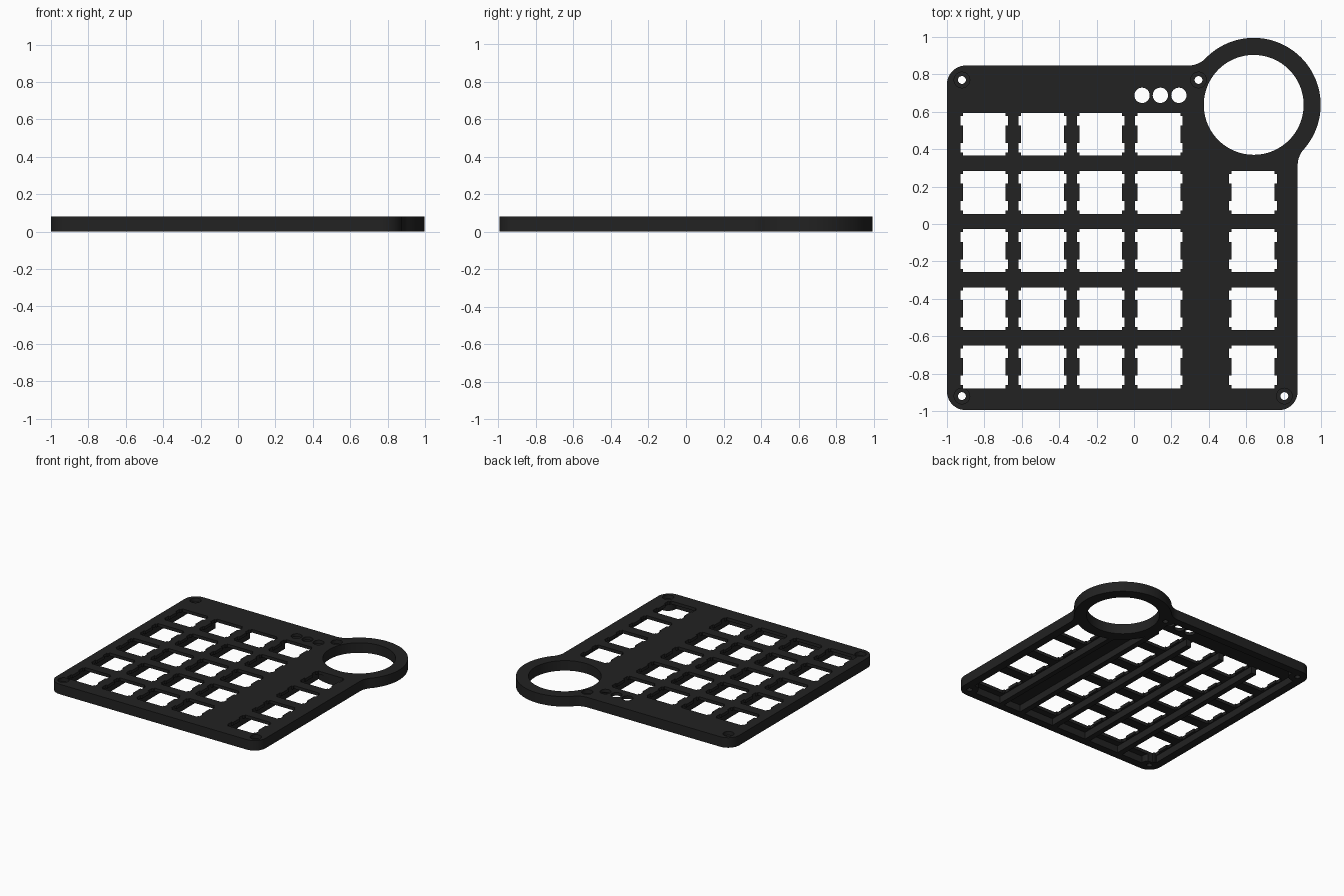
import bpy, bmesh, math
from math import pi, cos, sin, sqrt, atan2

if "Cube" in bpy.data.objects:
    bpy.data.objects.remove(bpy.data.objects["Cube"])

H = 0.081           # full height
FLOOR = 0.056       # underside of the thin switch plate
RX, RY, RO, RI = 0.64, 0.637, 0.358, 0.267   # knob ring
X0, X1, Y0, Y1 = -1.0, 0.875, -0.995, 0.847  # body rectangle

black = bpy.data.materials.new("matte_black")
black.diffuse_color = (0.016, 0.016, 0.016, 1)
black.use_nodes = True
black.node_tree.nodes["Principled BSDF"].inputs["Base Color"].default_value = black.diffuse_color


def arc(cx, cy, r, a0, a1, n=12):
    return [(cx + r * cos(a0 + (a1 - a0) * i / n),
             cy + r * sin(a0 + (a1 - a0) * i / n)) for i in range(n + 1)]


def circle(cx, cy, r, n=32):
    return arc(cx, cy, r, 0, 2 * pi, n)[:-1]


def rect(x0, y0, x1, y1):
    return [(x0, y0), (x1, y0), (x1, y1), (x0, y1)]


def prisms(name, outlines, z0, z1):
    """One object made of upright prisms, one per outline."""
    bm = bmesh.new()
    for pts in outlines:
        low = [bm.verts.new((x, y, z0)) for x, y in pts]
        top = [bm.verts.new((x, y, z1)) for x, y in pts]
        bm.faces.new(low[::-1])
        bm.faces.new(top)
        for i in range(len(pts)):
            j = (i + 1) % len(pts)
            bm.faces.new((low[i], low[j], top[j], top[i]))
    bmesh.ops.recalc_face_normals(bm, faces=bm.faces)
    me = bpy.data.meshes.new(name)
    bm.to_mesh(me)
    bm.free()
    me.materials.append(black)
    ob = bpy.data.objects.new(name, me)
    bpy.context.collection.objects.link(ob)
    return ob


def cut(ob, cutter):
    """Subtract the cutter and remove it."""
    mod = ob.modifiers.new("cut", 'BOOLEAN')
    mod.operation = 'DIFFERENCE'
    mod.solver = 'EXACT'
    mod.object = cutter
    bpy.context.view_layer.objects.active = ob
    bpy.ops.object.modifier_apply(modifier=mod.name)
    bpy.data.objects.remove(cutter)


# Outer outline: rounded rectangle flowing into the knob ring by concave fillets
C, F = 0.1, 0.13
ty = Y1 + F
tx = RX - sqrt((RO + F) ** 2 - (ty - RY) ** 2)
sx = X1 + F
sy = RY - sqrt((RO + F) ** 2 - (sx - RX) ** 2)
at = atan2(ty - RY, tx - RX)
ar = atan2(sy - RY, sx - RX)
outline = (arc(X0 + C, Y0 + C, C, pi, 1.5 * pi)
           + arc(X1 - C, Y0 + C, C, 1.5 * pi, 2 * pi)
           + arc(sx, sy, F, pi, ar + pi)
           + arc(RX, RY, RO, ar, at, 64)[1:-1]
           + arc(tx, ty, F, at - pi, -pi / 2)
           + arc(X0 + C, Y1 - C, C, pi / 2, pi))
plate = prisms("switch_plate", [outline], 0, H)

# Underside pocket, leaving ribs, screw bosses and the ring wall standing
screws = [(-0.92, -0.92), (0.804, -0.92), (-0.92, 0.77), (0.345, 0.77)]
pocket = prisms("pocket_cutter", [rect(-0.935, -0.93, 0.81, 0.785)], -0.05, FLOOR)
ribs = [(-0.645, 0.045), (-0.334, 0.045), (-0.022, 0.045), (0.288, 0.045), (0.484, 0.04)]
cut(pocket, prisms("rib_gaps", [rect(x - w / 2, -0.98, x + w / 2, 0.60 if x < 0.4 else 0.4)
                                for x, w in ribs], -0.1, 0.1))
cut(pocket, prisms("boss_gaps", [circle(x, y, 0.066) for x, y in screws], -0.1, 0.1))
cut(pocket, prisms("ring_gap", [circle(RX, RY, RO - 0.004, 96)], -0.1, 0.1))
cut(plate, pocket)

# Switch openings with two clip notches on each side
half, wide = 0.1143, 0.1275
right = [(half, -half), (half, -0.098), (wide, -0.098), (wide, -0.047), (half, -0.047),
         (half, 0.047), (wide, 0.047), (wide, 0.098), (half, 0.098), (half, half)]
shape = right + [(-x, -y) for x, y in right]
rows = [0.48 - 0.311 * i for i in range(5)]
keys = [(-0.80 + 0.311 * c, y) for c in range(4) for y in rows]
keys += [(0.636, y) for y in rows[1:]]
cut(plate, prisms("switch_cutter", [[(x + a, y + b) for a, b in shape] for x, y in keys],
                  -0.1, 0.2))

# Knob opening, indicator holes and counterbored screw holes
holes = [circle(RX, RY, RI, 96)]
holes += [circle(x, 0.688, 0.041) for x in (0.043, 0.141, 0.24)]
holes += [circle(x, y, 0.021, 24) for x, y in screws]
cut(plate, prisms("hole_cutter", holes, -0.1, 0.2))
cut(plate, prisms("counterbore_cutter", [circle(x, y, 0.042) for x, y in screws], 0.05, 0.2))

# Smooth the round walls, keep edges crisp
bpy.ops.object.select_all(action='DESELECT')
plate.select_set(True)
bpy.context.view_layer.objects.active = plate
bpy.ops.object.shade_smooth_by_angle(angle=math.radians(30))
